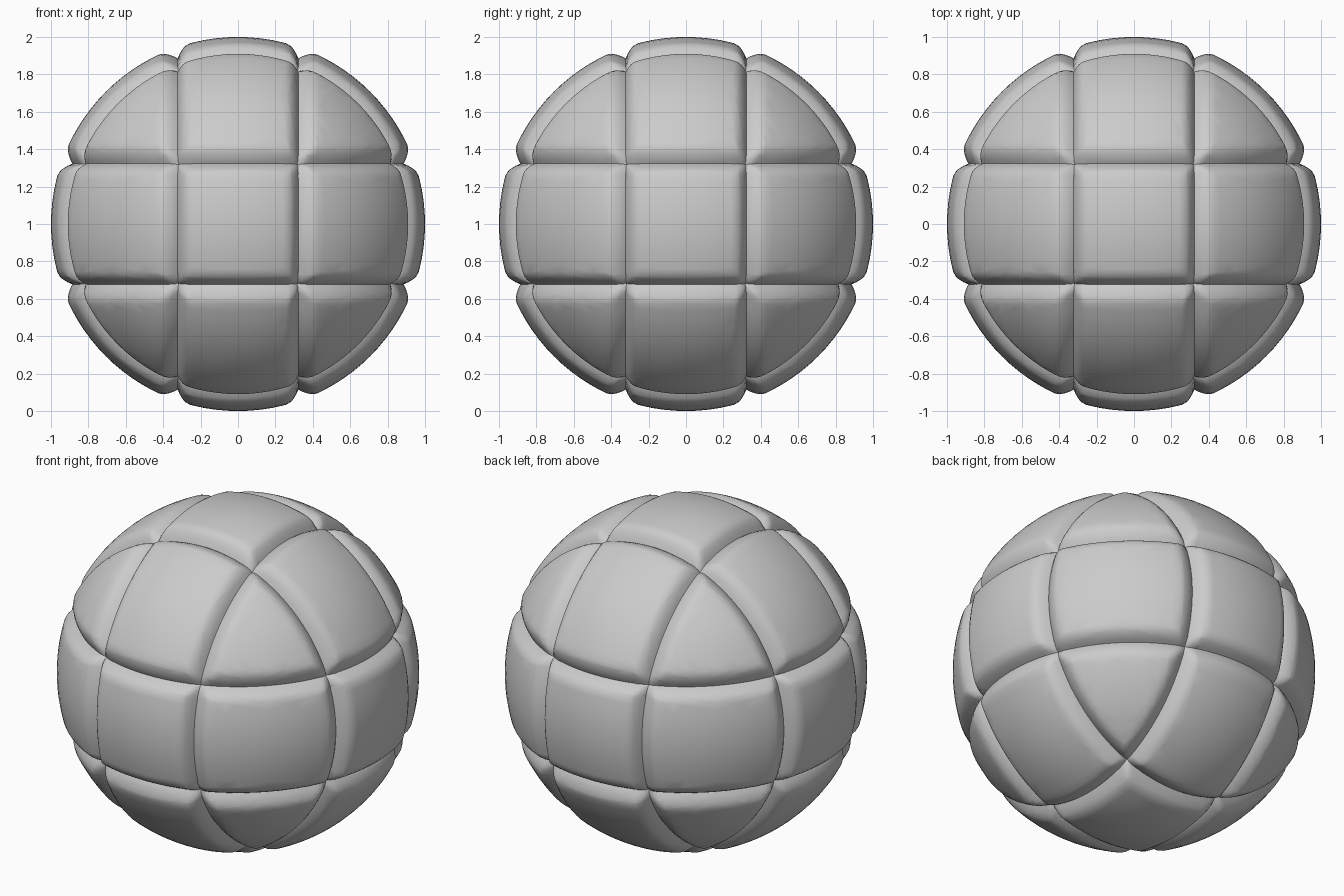
import bpy, bmesh, math
from mathutils import Vector

if "Cube" in bpy.data.objects:
    bpy.data.objects.remove(bpy.data.objects["Cube"])

CUT = 0.342      # distance of the groove planes from the centre
WIDTH = 0.085    # half width of a groove
DEPTH = 0.058    # groove depth

bm = bmesh.new()

# Even ball made from a gridded cube
bmesh.ops.create_cube(bm, size=2)
bmesh.ops.subdivide_edges(bm, edges=bm.edges[:], cuts=25, use_grid_fill=True)
for v in bm.verts:
    v.co = Vector([math.tan(c * math.pi / 4) for c in v.co]).normalized()

# Edge loops along the three pairs of grooves
for axis in range(3):
    for side in (-1, 1):
        for off in (-0.085, -0.06, -0.038, -0.018, 0, 0.018, 0.038, 0.06, 0.085):
            p = Vector((0, 0, 0))
            n = Vector((0, 0, 0))
            p[axis] = side * (CUT + off)
            n[axis] = 1
            bmesh.ops.bisect_plane(bm, geom=bm.verts[:] + bm.edges[:] + bm.faces[:],
                                   dist=1e-5, plane_co=p, plane_no=n)
bmesh.ops.remove_doubles(bm, verts=bm.verts[:], dist=0.003)


def groove(c):
    """Groove strength for one coordinate: 1 at the seam, 0 on the panel."""
    d = abs(abs(c) - CUT)
    if d < 0.0035:
        d = 0
    return max(0, 1 - d / WIDTH) ** 1.8


# Press the rounded grooves into the ball, leaving 26 cushioned panels
for v in bm.verts:
    co = v.co.normalized()
    f = sum(groove(c) ** 3 for c in co) ** (1 / 3)
    v.co = co * (1 - DEPTH * f) + Vector((0, 0, 1))
bmesh.ops.recalc_face_normals(bm, faces=bm.faces[:])

mesh = bpy.data.meshes.new("panelled_ball")
bm.to_mesh(mesh)
bm.free()
ball = bpy.data.objects.new("panelled_ball", mesh)
bpy.context.collection.objects.link(ball)

# Single grey colour
grey = bpy.data.materials.new("light_grey")
grey.diffuse_color = (0.6, 0.6, 0.6, 1)
grey.use_nodes = True
grey.node_tree.nodes["Principled BSDF"].inputs["Base Color"].default_value = grey.diffuse_color
mesh.materials.append(grey)

bpy.context.view_layer.objects.active = ball
ball.select_set(True)
bpy.ops.object.shade_smooth_by_angle(angle=math.radians(40))
